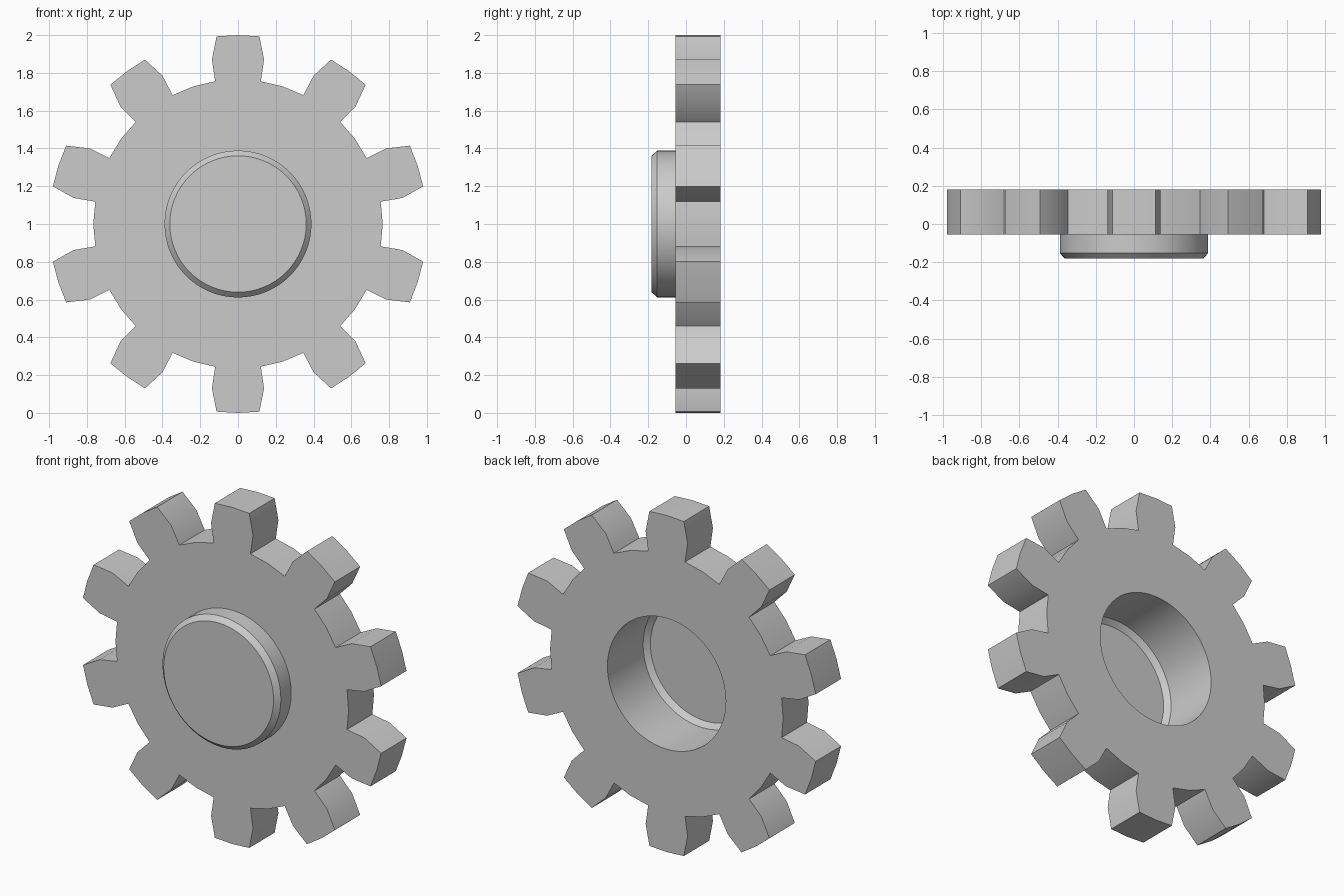
import bpy, bmesh
from math import sin, cos, radians, pi

if "Cube" in bpy.data.objects:
    bpy.data.objects.remove(bpy.data.objects["Cube"])

TEETH = 10
HUB_R, CAP_R = 0.389, 0.361
FRONT, BACK = -0.056, 0.182          # gear disc faces along y
CAP_Y, CHAMFER_Y = -0.182, -0.153    # hub cap and chamfer along y
SEG = 64

# One tooth: (angle from tooth centre, radius)
TOOTH = [(-18, 0.766), (-9.1, 0.765), (-9, 0.881), (-6.5, 1.0),
         (0, 1.0), (6.5, 1.0), (9, 0.881), (9.1, 0.765)]


def smooth(ob):
    bpy.ops.object.select_all(action='DESELECT')
    ob.select_set(True)
    bpy.context.view_layer.objects.active = ob
    bpy.ops.object.shade_smooth_by_angle()


def add_loop(curve, pts):
    s = curve.splines.new('POLY')
    s.points.add(len(pts) - 1)
    for p, (x, y) in zip(s.points, pts):
        p.co = (x, y, 0, 1)
    s.use_cyclic_u = True


# Toothed disc with round bore: filled outline, extruded
outline = []
for i in range(TEETH):
    for a, r in TOOTH:
        t = radians(a + i * 360 / TEETH)
        outline.append((r * sin(t), r * cos(t)))
bore = [(HUB_R * sin(2 * pi * k / SEG), HUB_R * cos(2 * pi * k / SEG))
        for k in range(SEG)]
curve = bpy.data.curves.new("gear_disc", 'CURVE')
curve.dimensions = '2D'
curve.fill_mode = 'BOTH'
curve.extrude = (BACK - FRONT) / 2
add_loop(curve, outline)
add_loop(curve, bore)
gear = bpy.data.objects.new("gear_disc", curve)
bpy.context.collection.objects.link(gear)
gear.location = (0, (FRONT + BACK) / 2, 1)
gear.rotation_euler.x = pi / 2
gear.select_set(True)
bpy.context.view_layer.objects.active = gear
bpy.ops.object.convert(target='MESH')
gear = bpy.context.object
bm = bmesh.new()
bm.from_mesh(gear.data)
bmesh.ops.remove_doubles(bm, verts=bm.verts, dist=0.0005)
bmesh.ops.recalc_face_normals(bm, faces=bm.faces)
bm.to_mesh(gear.data)
bm.free()
smooth(gear)

# Hollow hub cap: thin wall, chamfer and closed front
bm = bmesh.new()
rings = [[bm.verts.new((r * sin(2 * pi * k / SEG), y, 1 + r * cos(2 * pi * k / SEG)))
          for k in range(SEG)]
         for r, y in [(HUB_R, FRONT), (HUB_R, CHAMFER_Y), (CAP_R, CAP_Y)]]
for a, b in zip(rings, rings[1:]):
    for k in range(SEG):
        n = (k + 1) % SEG
        bm.faces.new((a[k], a[n], b[n], b[k]))
cap = bm.faces.new(rings[-1])
bmesh.ops.recalc_face_normals(bm, faces=bm.faces)
cap.normal_update()
if cap.normal.y > 0:
    bmesh.ops.reverse_faces(bm, faces=bm.faces)
mesh = bpy.data.meshes.new("hub_cap")
bm.to_mesh(mesh)
bm.free()
hub = bpy.data.objects.new("hub_cap", mesh)
bpy.context.collection.objects.link(hub)
smooth(hub)
